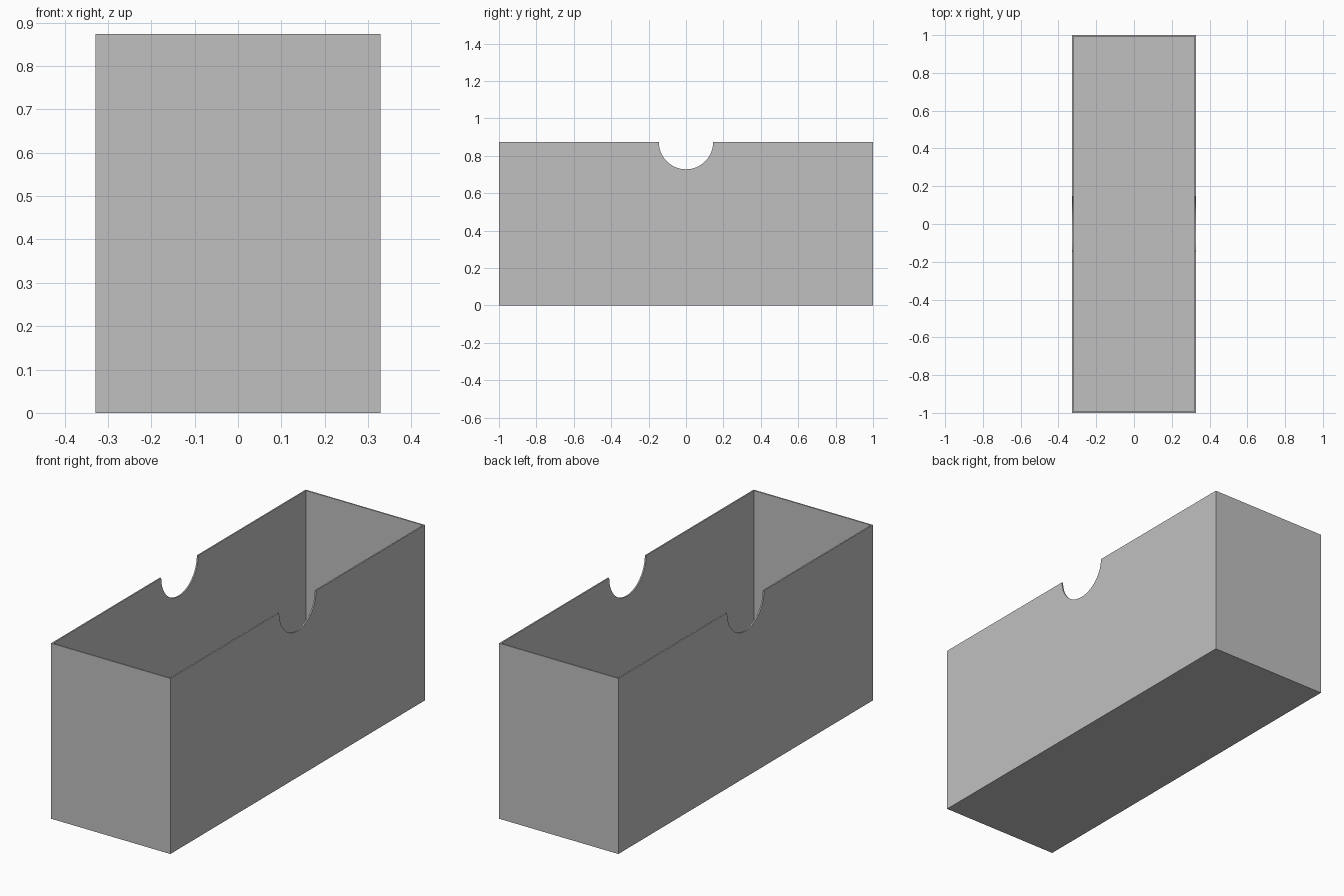
import bpy
import bmesh
from math import radians
from mathutils import Matrix, Vector

WIDTH, LENGTH, HEIGHT = 0.656, 2.0, 0.873
WALL = 0.007
NOTCH_RADIUS = 0.145

default_cube = bpy.data.objects.get("Cube")
if default_cube:
    bpy.data.objects.remove(default_cube, do_unlink=True)

# Plain grey material
grey = bpy.data.materials.new("plain grey")
grey.use_nodes = True
colour = (0.53, 0.53, 0.53, 1)
grey.diffuse_color = colour
grey.node_tree.nodes["Principled BSDF"].inputs["Base Color"].default_value = colour


def add_object(name, bm):
    bmesh.ops.recalc_face_normals(bm, faces=bm.faces)
    mesh = bpy.data.meshes.new(name)
    bm.to_mesh(mesh)
    bm.free()
    obj = bpy.data.objects.new(name, mesh)
    bpy.context.collection.objects.link(obj)
    mesh.materials.append(grey)
    return obj


# Open tray: a block whose top is inset to the wall thickness and sunk to the floor
bm = bmesh.new()
bmesh.ops.create_cube(bm, size=1, matrix=Matrix.Translation((0, 0, HEIGHT / 2))
                      @ Matrix.Diagonal((WIDTH, LENGTH, HEIGHT, 1)))
bm.normal_update()
top = max(bm.faces, key=lambda f: f.calc_center_median().z)
bmesh.ops.inset_region(bm, faces=[top], thickness=WALL, use_even_offset=True)
sunk = bmesh.ops.extrude_discrete_faces(bm, faces=[top])["faces"][0]
bmesh.ops.translate(bm, verts=sunk.verts, vec=Vector((0, 0, WALL - HEIGHT)))
tray = add_object("open_tray", bm)

# Finger notches: one cylinder cuts both long walls
bm = bmesh.new()
bmesh.ops.create_cone(bm, cap_ends=True, segments=64, radius1=NOTCH_RADIUS,
                      radius2=NOTCH_RADIUS, depth=WIDTH * 1.5,
                      matrix=Matrix.Translation((0, 0, HEIGHT))
                      @ Matrix.Rotation(radians(90), 4, "Y"))
cutter = add_object("notch_cutter", bm)
cutter.hide_render = True

cut = tray.modifiers.new("finger_notches", "BOOLEAN")
cut.operation = "DIFFERENCE"
cut.solver = "EXACT"
cut.object = cutter

bpy.ops.object.select_all(action="DESELECT")
bpy.context.view_layer.objects.active = tray
tray.select_set(True)
bpy.ops.object.modifier_apply(modifier=cut.name)
bpy.data.objects.remove(cutter, do_unlink=True)
bpy.ops.object.shade_smooth_by_angle(angle=radians(30))
